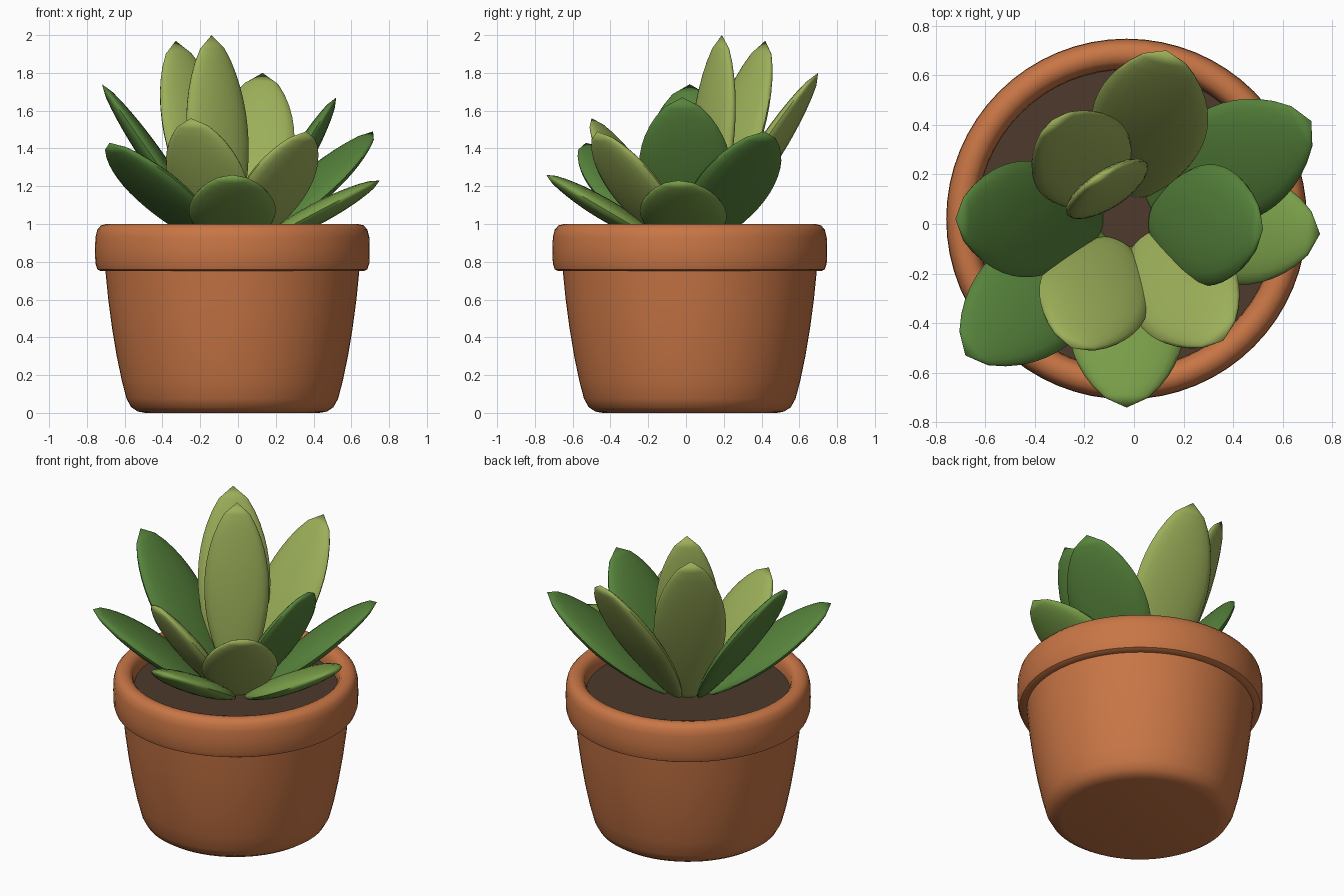
import bpy, bmesh
from math import sin, cos, pi, radians
from mathutils import Vector

if "Cube" in bpy.data.objects:
    bpy.data.objects.remove(bpy.data.objects["Cube"])

CX, CY = -0.03, 0.02   # pot axis


def material(name, rgb):
    m = bpy.data.materials.new(name)
    m.diffuse_color = (*rgb, 1)
    m.use_nodes = True
    m.node_tree.nodes["Principled BSDF"].inputs["Base Color"].default_value = m.diffuse_color
    return m


TERRACOTTA = material("terracotta", (0.58, 0.18, 0.06))
SOIL = material("soil", (0.075, 0.042, 0.025))
LIGHT = material("light_leaf", (0.33, 0.43, 0.10))
MID = material("mid_leaf", (0.19, 0.34, 0.065))
DARK = material("dark_leaf", (0.095, 0.23, 0.045))


def finish(name, bm, mat, angle=40):
    bmesh.ops.remove_doubles(bm, verts=bm.verts, dist=1e-5)
    bmesh.ops.recalc_face_normals(bm, faces=bm.faces)
    me = bpy.data.meshes.new(name)
    bm.to_mesh(me)
    bm.free()
    ob = bpy.data.objects.new(name, me)
    bpy.context.collection.objects.link(ob)
    me.materials.append(mat)
    bpy.context.view_layer.objects.active = ob
    ob.select_set(True)
    bpy.ops.object.shade_smooth_by_angle(angle=radians(angle))
    ob.select_set(False)
    return ob


def lathe(name, profile, mat, steps=64):
    bm = bmesh.new()
    vs = [bm.verts.new((CX + r, CY, z)) for r, z in profile]
    es = [bm.edges.new(p) for p in zip(vs, vs[1:])]
    bmesh.ops.spin(bm, geom=vs + es, cent=(CX, CY, 0), axis=(0, 0, 1),
                   angle=2 * pi, steps=steps)
    return finish(name, bm, mat)


# Pot: tapered body, stepped rounded rim, inner wall down to below the soil
lathe("pot", [
    (0, 0), (0.46, 0), (0.50, 0.007), (0.535, 0.03), (0.56, 0.075),
    (0.585, 0.17), (0.612, 0.30), (0.637, 0.45), (0.657, 0.60), (0.672, 0.75),
    (0.695, 0.75), (0.715, 0.76), (0.725, 0.79), (0.727, 0.86), (0.725, 0.93),
    (0.715, 0.97), (0.695, 0.993), (0.665, 1.0), (0.635, 0.993),
    (0.615, 0.97), (0.605, 0.93), (0.60, 0.86)], TERRACOTTA)

# Soil disc
lathe("soil", [(0, 0.90), (0.607, 0.90)], SOIL)


def leaf(name, tip, width, mat, thick=0.115, rings=16, sides=20):
    """Pointed lens-shaped leaf from the plant centre out to its tip."""
    tip = Vector(tip)
    out = Vector((tip.x - CX, tip.y - CY, 0)).normalized()
    base = Vector((CX, CY, 0.86)) + out * 0.08
    across = Vector((-out.y, out.x, 0))
    normal = across.cross(tip - base).normalized()
    bm = bmesh.new()
    loops = []
    for i in range(1, rings):
        t = i / rings
        s = sin(pi * t ** 1.1) ** 0.6 / 2
        c = base.lerp(tip, t)
        loops.append([bm.verts.new(
            c + across * (width * s * cos(a)) + normal * (thick * s * sin(a)))
            for a in (2 * pi * k / sides for k in range(sides))])
    ends = bm.verts.new(base), bm.verts.new(tip)
    for k in range(sides):
        j = (k + 1) % sides
        for a, b in zip(loops, loops[1:]):
            bm.faces.new((a[k], a[j], b[j], b[k]))
        bm.faces.new((ends[0], loops[0][j], loops[0][k]))
        bm.faces.new((ends[1], loops[-1][k], loops[-1][j]))
    finish(name, bm, mat, 60)


# Leaves: tip position, width, colour
for name, tip, width, mat in [
        ("leaf_centre", (-0.14, 0.19, 2.0), 0.385, LIGHT),
        ("leaf_back_left", (-0.33, 0.42, 1.97), 0.43, LIGHT),
        ("leaf_back", (0.13, 0.70, 1.80), 0.47, LIGHT),
        ("leaf_front_left_inner", (-0.25, -0.50, 1.56), 0.45, LIGHT),
        ("leaf_front_right", (0.36, -0.47, 1.49), 0.45, LIGHT),
        ("leaf_right_upper", (0.52, -0.02, 1.67), 0.49, DARK),
        ("leaf_right_lower", (0.75, -0.04, 1.23), 0.46, MID),
        ("leaf_front", (-0.03, -0.74, 1.26), 0.46, MID),
        ("leaf_left", (-0.72, 0.02, 1.74), 0.47, DARK),
        ("leaf_front_left_outer", (-0.68, -0.53, 1.43), 0.47, DARK),
        ("leaf_back_right", (0.715, 0.415, 1.49), 0.48, DARK)]:
    leaf(name, tip, width, mat)
